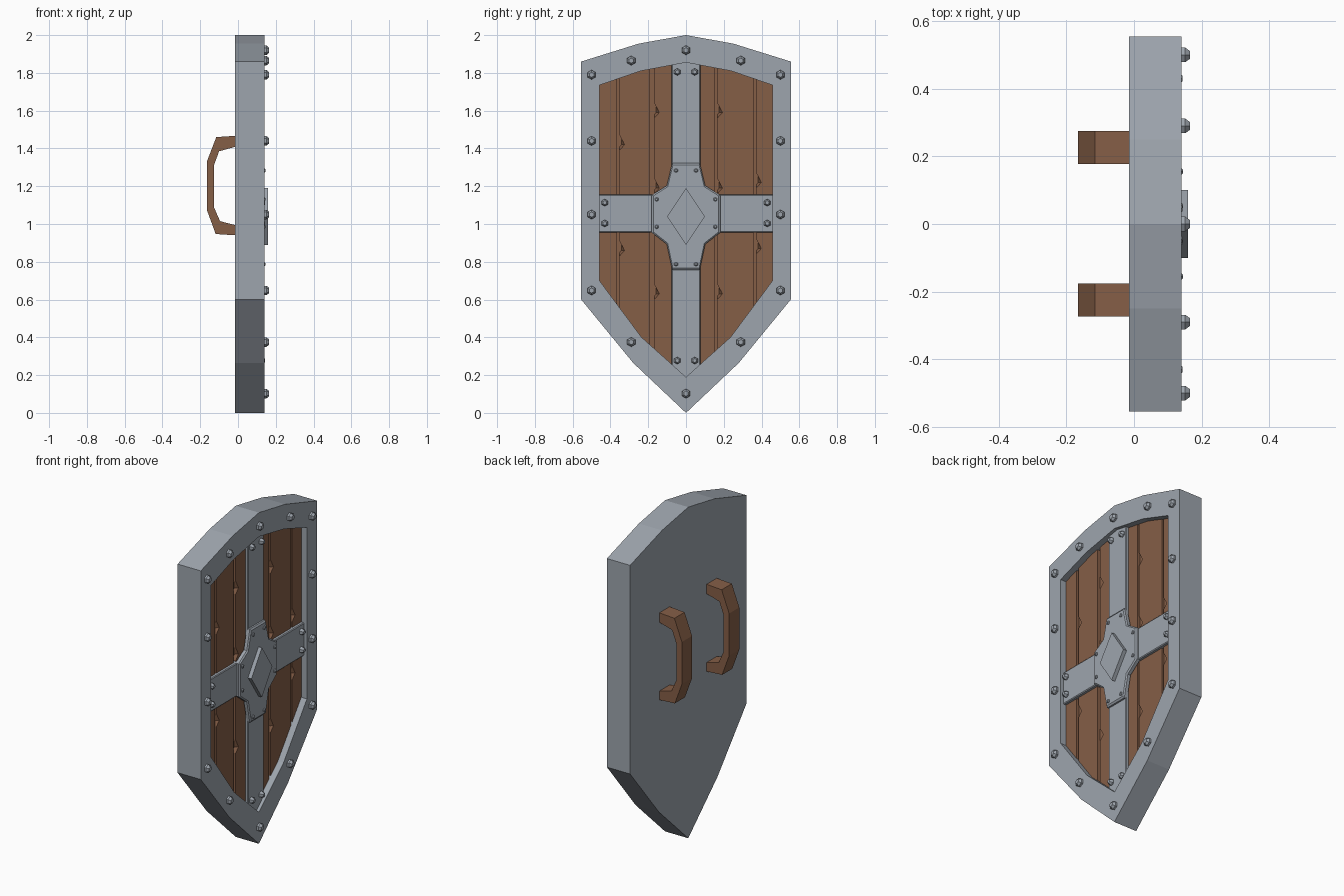
import bpy, bmesh, math

if "Cube" in bpy.data.objects:
    bpy.data.objects.remove(bpy.data.objects["Cube"])


def material(name, rgb):
    m = bpy.data.materials.new(name)
    m.diffuse_color = (*rgb, 1)
    m.use_nodes = True
    m.node_tree.nodes["Principled BSDF"].inputs["Base Color"].default_value = m.diffuse_color
    return m


steel = material("steel", (0.34, 0.375, 0.42))
wood = material("brown_wood", (0.235, 0.112, 0.062))


def rings_mesh(name, rings, mats, mat_rule=None):
    """Skin a list of equal-length point rings, capping both ends."""
    bm = bmesh.new()
    vs = [[bm.verts.new(p) for p in r] for r in rings]
    n = len(vs[0])
    for a, b in zip(vs, vs[1:]):
        for i in range(n):
            j = (i + 1) % n
            bm.faces.new((a[i], a[j], b[j], b[i]))
    bm.faces.new(vs[0][::-1])
    last = bm.faces.new(vs[-1])
    bmesh.ops.recalc_face_normals(bm, faces=bm.faces)
    if mat_rule:
        last.material_index = 1
    me = bpy.data.meshes.new(name)
    bm.to_mesh(me)
    bm.free()
    for m in mats:
        me.materials.append(m)
    ob = bpy.data.objects.new(name, me)
    bpy.context.collection.objects.link(ob)
    return ob


def mirror(half):
    """Close a right-hand (y, z) half outline; points on y = 0 stay single."""
    return half + [(-y, z) for y, z in reversed(half) if y > 0]


def at(x, pts):
    return [(x, y, z) for y, z in pts]


# Body: solid back, raised rim, sunken wooden floor
outer_h = [(0, 2.0), (0.25, 1.955), (0.555, 1.86), (0.555, 0.6), (0.28, 0.265), (0, 0)]
inner_h = [(0, 1.855), (0.24, 1.81), (0.458, 1.735), (0.458, 0.7), (0.235, 0.4), (0, 0.19)]
outer, inner = mirror(outer_h), mirror(inner_h)
FLOOR, RIM, PLANK, BAR = 0.085, 0.14, 0.102, 0.12
rings_mesh("shield_body", [at(-0.015, outer), at(RIM, outer), at(RIM, inner), at(FLOOR, inner)],
           [steel, wood], True)

# Planks with chipped edges; ends are tucked inside the rim
mid = [((a + c) / 2, (b + d) / 2) for (a, b), (c, d) in zip(outer_h, inner_h)]


def height(y, pts):
    y = abs(y)
    for (y0, z0), (y1, z1) in zip(pts, pts[1:]):
        if y <= y1:
            return z0 + (z1 - z0) * (y - y0) / (y1 - y0)
    return pts[-1][1]


def plank(name, y0, y1, chips):
    top, bottom = mid[:3], mid[:2:-1]
    back = [(y1, height(y1, bottom)), (y1, height(y1, top)), (y0, height(y0, top))]
    front = list(back)
    for z in chips:
        for dy, dz in ((0, 0.05), (0.027, 0), (0, -0.03)):
            back.append((y0, z + dz))
            front.append((y0 + dy, z + dz))
    end = (y0, height(y0, bottom))
    rings_mesh(name, [at(FLOOR - 0.01, back + [end]), at(PLANK, front + [end])], [wood])


for i, (y0, y1, chips) in enumerate([
        (-0.49, -0.366, []), (-0.352, -0.19, [1.42, 0.86]), (-0.168, -0.03, [1.59, 1.19, 0.63]),
        (0.03, 0.152, []), (0.166, 0.358, [1.59, 1.19, 0.63]), (0.372, 0.49, [1.22, 0.87])]):
    plank(f"plank_{i + 1}", y0, y1, chips)


# Cross bars with slightly bevelled sides
def rect(y, z0, z1):
    return [(-y, z0), (y, z0), (y, z1), (-y, z1)]


rings_mesh("vertical_bar", [at(0.07, rect(0.076, 0.15, 1.9)), at(BAR - 0.004, rect(0.076, 0.15, 1.9)),
                            at(BAR, rect(0.072, 0.15, 1.9))], [steel])
rings_mesh("horizontal_bar", [at(0.07, rect(0.5, 0.955, 1.155)), at(BAR - 0.004, rect(0.5, 0.955, 1.155)),
                              at(BAR, rect(0.5, 0.96, 1.15))], [steel])

# Centre plate and diamond boss
CZ = 1.04
half = [(0.073, 1.322), (0.102, 1.203), (0.182, 1.153), (0.182, 0.955), (0.102, 0.893), (0.073, 0.757)]
plate = half + [(-y, z) for y, z in reversed(half)]
small = [(y * 0.95, CZ + (z - CZ) * 0.965) for y, z in plate]
rings_mesh("centre_plate", [at(0.11, plate), at(0.13, plate), at(0.137, small)], [steel])
diamond = [(0, 1.19), (0.1, 1.04), (0, 0.89), (-0.1, 1.04)]
rings_mesh("diamond_boss", [at(0.13, diamond), at(0.16, diamond)], [steel])


# Six-sided bolts
def bolts(name, x, r, h, spots):
    for y, z in spots:
        for s in ((1, -1) if y else (1,)):
            rings = []
            for f, d in ((1, -0.005), (1, h * 0.45), (0.55, h)):
                rings.append([(x + d, s * y + f * r * math.sin(k * math.pi / 3),
                               z + f * r * math.cos(k * math.pi / 3)) for k in range(6)])
            rings_mesh(name, rings, [steel])


bolts("rim_bolt", RIM, 0.025, 0.025,
      [(0, 1.92), (0.29, 1.865), (0.5, 1.79), (0.5, 1.44), (0.5, 1.05), (0.5, 0.648),
       (0.29, 0.375), (0, 0.102)])
bolts("bar_bolt", BAR, 0.019, 0.023, [(0.046, 1.805), (0.046, 0.277), (0.43, 1.113), (0.43, 1.003)])
bolts("plate_rivet", 0.137, 0.011, 0.008,
      [(0.053, 1.283), (0.155, 1.13), (0.155, 0.985), (0.053, 0.787)])

# Two bent handles on the back
grip = [(-0.01, 1.467), (-0.115, 1.46), (-0.165, 1.33), (-0.165, 1.075), (-0.118, 0.947), (-0.01, 0.94),
        (-0.01, 0.993), (-0.095, 1.015), (-0.128, 1.09), (-0.128, 1.31), (-0.1, 1.385), (-0.01, 1.41)]
for name, y0 in (("left_handle", -0.273), ("right_handle", 0.178)):
    rings_mesh(name, [[(x, y, z) for x, z in grip] for y in (y0, y0 + 0.097)], [wood])
